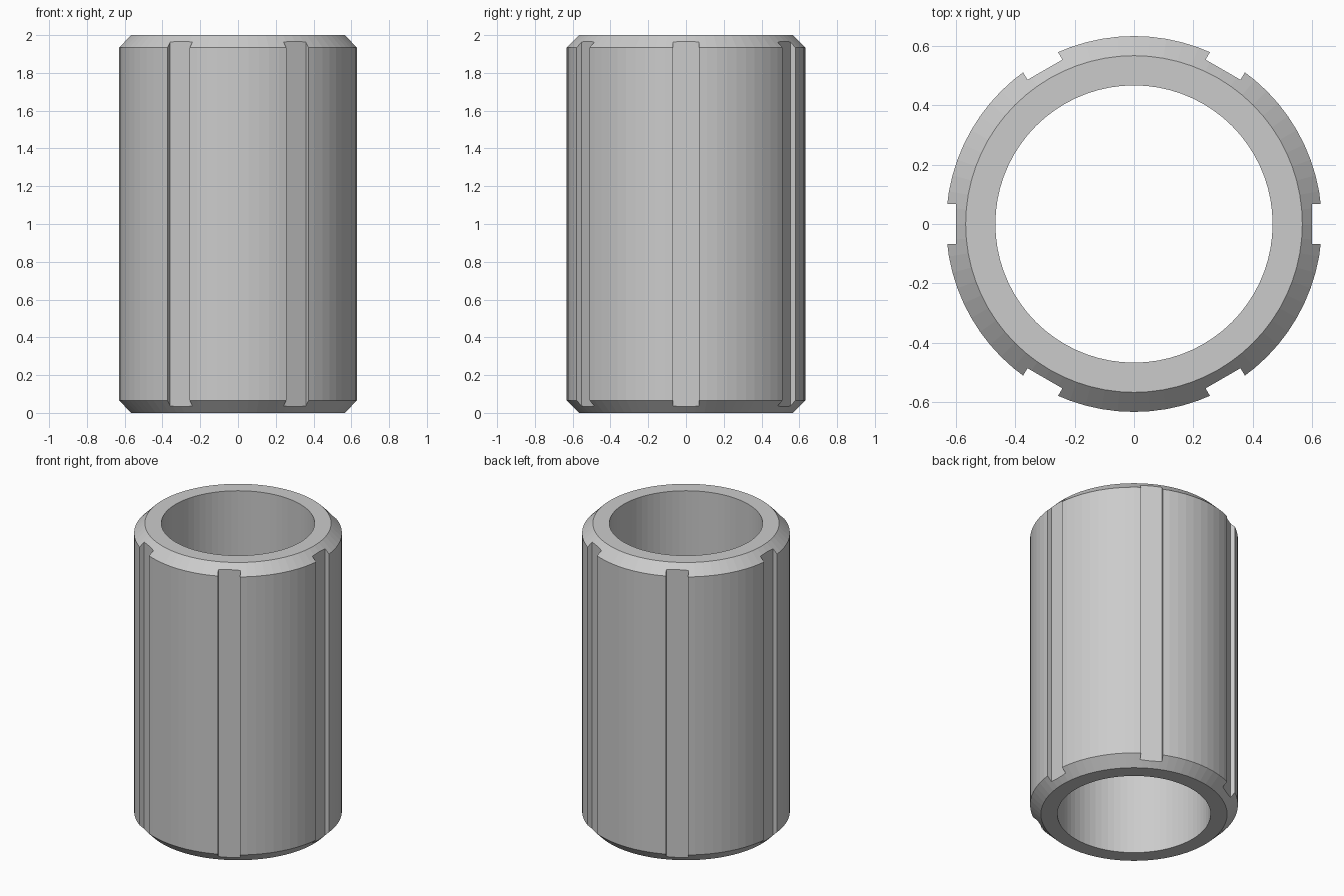
import bpy
import bmesh
import math
from mathutils import Matrix

HEIGHT = 2.0
OUTER, RIM, BORE = 0.633, 0.567, 0.467
CHAMFER = OUTER - RIM
SLOT_FLOOR, SLOT_WIDTH, SLOTS = 0.6, 0.136, 6
SEGMENTS = 72

if "Cube" in bpy.data.objects:
    bpy.data.objects.remove(bpy.data.objects["Cube"], do_unlink=True)


def make_material(name, rgb):
    mat = bpy.data.materials.new(name)
    mat.use_nodes = True
    mat.diffuse_color = (*rgb, 1)
    mat.node_tree.nodes["Principled BSDF"].inputs["Base Color"].default_value = (*rgb, 1)
    return mat


def make_object(name, bm, mat):
    bmesh.ops.recalc_face_normals(bm, faces=bm.faces)
    mesh = bpy.data.meshes.new(name)
    bm.to_mesh(mesh)
    bm.free()
    mesh.materials.append(mat)
    obj = bpy.data.objects.new(name, mesh)
    bpy.context.collection.objects.link(obj)
    return obj


grey = make_material("plain grey", (0.6, 0.6, 0.6))

# Sleeve: chamfered wall profile revolved into rings of quads
profile = [(BORE, 0), (RIM, 0), (OUTER, CHAMFER),
           (OUTER, HEIGHT - CHAMFER), (RIM, HEIGHT), (BORE, HEIGHT)]
bm = bmesh.new()
rings = []
for i in range(SEGMENTS):
    a = math.tau * i / SEGMENTS
    rings.append([bm.verts.new((r * math.cos(a), r * math.sin(a), z)) for r, z in profile])
for i, ring in enumerate(rings):
    nxt = rings[(i + 1) % SEGMENTS]
    for j in range(len(profile)):
        k = (j + 1) % len(profile)
        bm.faces.new((ring[j], nxt[j], nxt[k], ring[k]))
sleeve = make_object("slotted_sleeve", bm, grey)

# Slot cutters: one long bar per keyway, spaced evenly around the sleeve
bm = bmesh.new()
depth = 0.2
for i in range(SLOTS):
    placement = (Matrix.Rotation(math.tau * i / SLOTS, 4, 'Z')
                 @ Matrix.Translation((SLOT_FLOOR + depth / 2, 0, HEIGHT / 2))
                 @ Matrix.Diagonal((depth, SLOT_WIDTH, HEIGHT * 1.2, 1)))
    bmesh.ops.create_cube(bm, size=1, matrix=placement)
cutter = make_object("slot_cutter", bm, grey)
cutter.hide_render = True
cutter.hide_viewport = True
cutter.display_type = 'WIRE'

# Cut the keyways
cut = sleeve.modifiers.new("keyways", 'BOOLEAN')
cut.operation = 'DIFFERENCE'
cut.solver = 'EXACT'
cut.object = cutter
